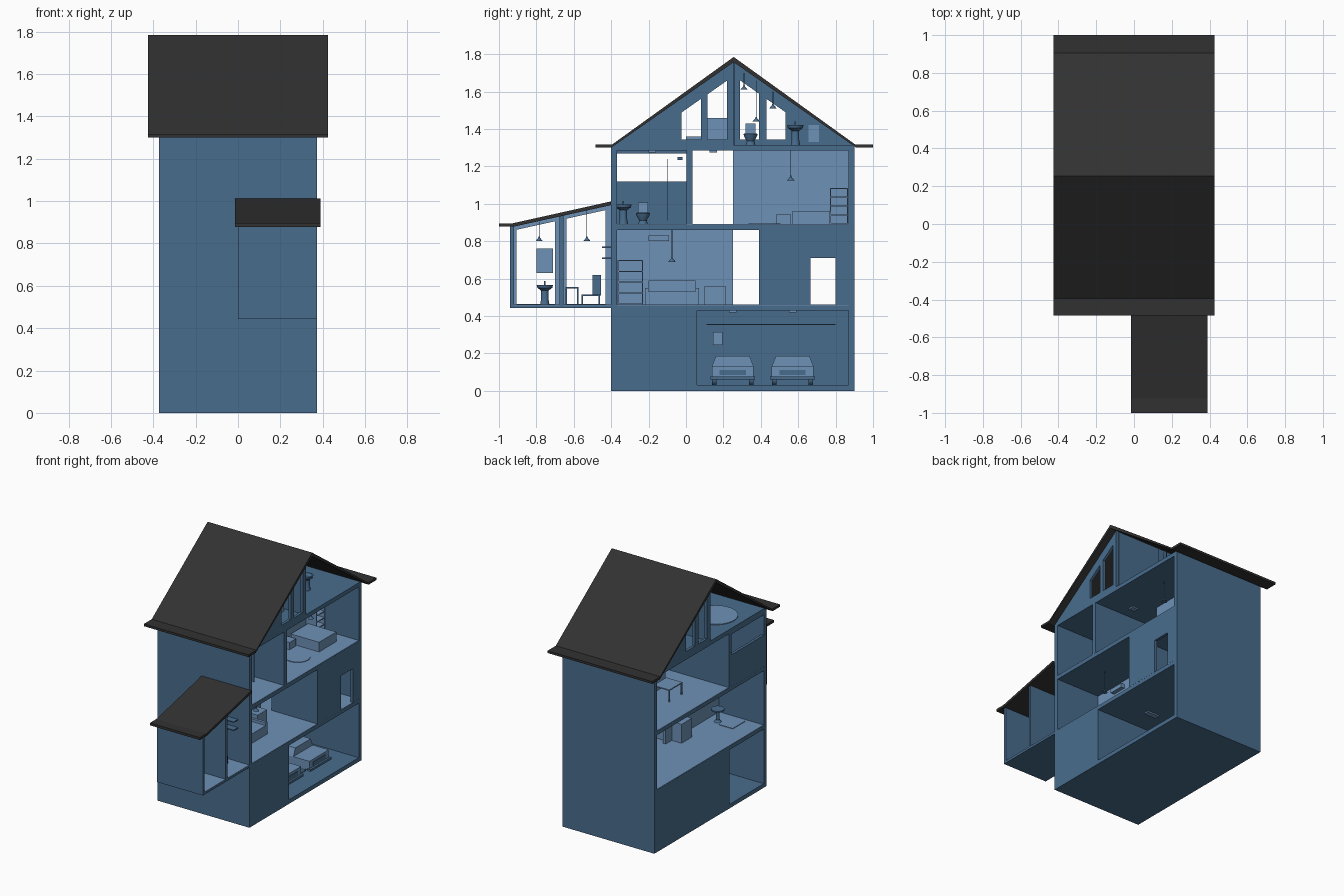
import bpy, bmesh, math

if "Cube" in bpy.data.objects:
    bpy.data.objects.remove(bpy.data.objects["Cube"])

def mat(name, c):
    m = bpy.data.materials.new(name)
    m.diffuse_color = (*c, 1)
    m.use_nodes = True
    m.node_tree.nodes["Principled BSDF"].inputs["Base Color"].default_value = m.diffuse_color
    return m

BLUE = mat("house blue", (0.066, 0.152, 0.27))
LIGHT = mat("light blue", (0.158, 0.285, 0.475))
ROOF = mat("charcoal roof", (0.031, 0.031, 0.031))
X = 0.373            # half width of the house

def finish(name, bm, m, smooth=False):
    bmesh.ops.recalc_face_normals(bm, faces=bm.faces[:])
    me = bpy.data.meshes.new(name)
    bm.to_mesh(me)
    bm.free()
    me.materials.append(m)
    o = bpy.data.objects.new(name, me)
    bpy.context.collection.objects.link(o)
    if smooth:
        bpy.context.view_layer.objects.active = o
        o.select_set(True)
        bpy.ops.object.shade_smooth_by_angle()
        o.select_set(False)
    return o

def prism(name, pts, x0, x1, m=BLUE):
    """Extrude a (y, z) outline along x."""
    bm = bmesh.new()
    f = bm.faces.new([bm.verts.new((x0, y, z)) for y, z in pts])
    r = bmesh.ops.extrude_face_region(bm, geom=[f])
    for v in r["geom"]:
        if isinstance(v, bmesh.types.BMVert):
            v.co.x = x1
    return finish(name, bm, m)

def box(name, x, y, z, m=BLUE):
    return prism(name, [(y[0], z[0]), (y[1], z[0]), (y[1], z[1]), (y[0], z[1])], x[0], x[1], m)

def lathe(name, x, y, z, prof, m=BLUE, n=20, sy=1):
    """Revolve (radius, height) pairs around a vertical axis."""
    bm = bmesh.new()
    rings = [[bm.verts.new((x + r * math.cos(2 * math.pi * i / n),
                            y + sy * r * math.sin(2 * math.pi * i / n), z + h))
              for i in range(n)] for r, h in prof]
    for a, b in zip(rings, rings[1:]):
        for i in range(n):
            bm.faces.new((a[i], a[(i + 1) % n], b[(i + 1) % n], b[i]))
    bm.faces.new(rings[0][::-1])
    bm.faces.new(rings[-1])
    return finish(name, bm, m, True)

# --- shell: floor slabs, front and back walls
for i, z in enumerate([(0, .03), (.43, .457), (.86, .887), (1.285, 1.315)]):
    box(f"floor_slab_{i}", (-X, X), (-.40, .90), z)
for i, z in enumerate([(.03, .43), (.457, .86), (.887, 1.285)]):
    box(f"front_wall_{i}", (-X, X), (-.40, -.37), z)
    box(f"back_wall_{i}", (-X, X), (.87, .90), z)
for i, z in enumerate([.457, .887]):
    box(f"floor_finish_{i}", (-X + .001, X - .001), (-.37, .87), (z, z + .004), LIGHT)

# --- ground storey: garage open to the right, room open to the left
box("ground_right_wall", (X - .02, X), (-.37, .06), (.03, .43))
box("ground_left_wall", (-X, -X + .02), (.03, .87), (.03, .43))
box("ground_partition", (-X, X - .02), (.03, .06), (.03, .43))

# --- first storey: middle wall, passage, kitchen wall with window on the right
box("first_middle_wall", (-.01, .01), (-.37, .25), (.461, .86), LIGHT)
box("first_partition", (0, X - .02), (.39, .41), (.461, .86))
for i, (y, z) in enumerate([((.39, .665), (.46, .86)), ((.80, .87), (.46, .86)), ((.665, .80), (.71, .86))]):
    box(f"kitchen_wall_{i}", (X - .02, X), y, z)

# --- second storey: bathroom with window on the left, bedroom with middle wall
box("second_middle_wall", (-.01, .01), (.25, .87), (.891, 1.285), LIGHT)
box("second_partition", (-X, X), (.003, .036), (.89, 1.285))
box("bathroom_wall_low", (-X, -X + .02), (-.37, .003), (.89, 1.12))
box("bathroom_wall_top", (-X, -X + .02), (-.37, .003), (1.27, 1.285))

# --- attic gable halves with sloped windows
def roof_z(y):
    return 1.30 + .70 * (.655 - abs(y - .255))

def column(name, y0, y1, base, top, x0, x1, m=BLUE, window=None):
    if not window:
        prism(name, [(y0, base), (y1, base), (y1, top(y1)), (y0, top(y0))], x0, x1, m)
        return
    sill, gap = window
    box(name + "_sill", (x0, x1), (y0, y1), (base, sill), m)
    prism(name + "_head", [(y0, top(y0) - gap), (y1, top(y1) - gap), (y1, top(y1)), (y0, top(y0))], x0, x1, m)

for side, ys, x0 in (("right", [-.38, -.025, .08, .115, .22, .255], X - .02),
                     ("left", [.255, .288, .39, .43, .532, .89], -X)):
    for i in range(5):
        column(f"attic_{side}_wall_{i}", ys[i], ys[i + 1], 1.315, roof_z, x0, x0 + .02,
               window=(1.345, .075) if i in (1, 3) else None)
box("attic_partition", (-X, X - .02), (.25, .26), (1.315, 1.752))

# --- main roof with flat eaves
prism("main_roof", [(-.485, 1.30), (-.40, 1.30), (.255, 1.757), (.91, 1.30), (1.0, 1.30),
                    (1.0, 1.317), (.905, 1.317), (.255, 1.785), (-.395, 1.317), (-.485, 1.317)],
      -.425, .425, ROOF)

# --- annex on the front
def annex_z(y):
    return .88 + .115 * (y + .92) / .52 if y > -.92 else .88

box("annex_floor", (0, X), (-.94, -.40), (.443, .457))
box("annex_floor_finish", (.012, X - .001), (-.92, -.40), (.457, .461), LIGHT)
column("annex_front_wall", -.94, -.92, .457, annex_z, 0, X)
column("annex_partition", -.675, -.655, .457, annex_z, .012, X)
ys = [-.92, -.905, -.70, -.64, -.43, -.40]
for i in range(5):
    column(f"annex_side_wall_{i}", ys[i], ys[i + 1], .457, annex_z, 0, .012, LIGHT,
           window=(.463, .022) if i in (1, 3) else None)
prism("annex_roof", [(-1.0, .878), (-.92, .878), (-.40, .993), (-.40, 1.013), (-.925, .896), (-1.0, .896)],
      -.015, .39, ROOF)

# --- furniture helpers
def pendant(x, y, top, z):
    lathe("pendant_cord", x, y, z + .015, [(.002, 0), (.002, top - z - .015)], n=6)
    lathe("pendant_shade", x, y, z, [(.02, 0), (.006, .016), (.003, .025)], n=16)

def basin(x, y, z):
    lathe("basin", x, y, z, [(.025, 0), (.02, .03), (.02, .075), (.04, .09), (.044, .105), (.036, .105), (.02, .09)])
    box("basin_tap", (x - .04, x - .034), (y - .004, y + .004), (z + .09, z + .125))

def toilet(x, y, z):
    lathe("toilet_bowl", x, y, z, [(.026, 0), (.02, .02), (.034, .045), (.038, .058), (.03, .062)])
    box("toilet_tank", (x - .065, x - .035), (y - .027, y + .027), (z + .03, z + .115), LIGHT)

def shelf(x, y, z0, z1, n, m=LIGHT):
    box("shelf_back", (x[0], x[0] + .006), y, (z0, z1), m)
    for yy in y[0], y[1] - .006:
        box("shelf_side", x, (yy, yy + .006), (z0, z1), m)
    for i in range(n + 1):
        z = z0 + (z1 - z0 - .006) * i / n
        box("shelf_board", x, y, (z, z + .006), m)

def table(x, y, z0, z1, m=LIGHT):
    box("table_top", x, y, (z1 - .008, z1), m)
    for a in x[0], x[1] - .008:
        for b in y[0], y[1] - .008:
            box("table_leg", (a, a + .008), (b, b + .008), (z0, z1 - .008), m)

def car(y):
    box("car_body", (-.12, .26), (y - .112, y + .112), (.065, .13), LIGHT)
    prism_pts = [(y - .112, .13), (y + .112, .13), (y + .09, .185), (y - .09, .185)]
    prism("car_cabin", prism_pts, -.10, .13, LIGHT)
    box("car_grille", (.26, .265), (y - .07, y + .07), (.085, .112))
    box("car_bumper", (.25, .275), (y - .12, y + .12), (.06, .076))
    for sx in -.05, .19:
        for s in -1, 1:
            o = lathe("car_wheel", 0, 0, -.012, [(.033, 0), (.033, .024)], n=16)
            o.rotation_euler.x = math.pi / 2
            o.location = (sx, y + s * .098, .063)

# --- garage
car(.25)
car(.57)
box("garage_wall_cabinet", (-X + .02, -X + .06), (.145, .195), (.245, .315), LIGHT)
box("garage_rail", (-.2, -.19), (.11, .80), (.352, .357))
for y in .25, .57:
    box("garage_lamp", (0, .1), (y - .02, y + .02), (.42, .43), LIGHT)

# --- living room
shelf((.012, .09), (-.365, -.23), .461, .70, 4)
box("sofa_seat", (.05, .19), (-.20, .05), (.461, .53), LIGHT)
box("sofa_back", (.015, .05), (-.20, .05), (.461, .59), LIGHT)
for y in -.22, .05:
    box("sofa_arm", (.015, .19), (y, y + .02), (.461, .55), LIGHT)
box("side_cabinet", (.012, .09), (.10, .21), (.461, .56), LIGHT)
box("living_picture", (.01, .017), (-.175, .03), (.64, .77), LIGHT)
box("air_conditioner", (.01, .04), (-.2, -.09), (.80, .83), LIGHT)
pendant(.2, -.075, .86, .69)

# --- kitchen side, open to the left
lathe("round_table", -.09, -.24, .461, [(.025, 0), (.012, .015), (.012, .075), (.045, .085), (.045, .095)])
box("kitchen_mat", (-.24, -.13), (-.34, -.20), (.461, .465), LIGHT)
shelf((-.09, -.012), (.06, .18), .461, .60, 3)

# --- bathroom
basin(.2, -.335, .891)
toilet(.15, -.23, .891)
box("shower_screen", (0, .2), (-.10, -.095), (.91, 1.24))
box("shower_head", (.05, .08), (-.045, -.02), (1.235, 1.25))
for y in -.18, .145:
    box("ceiling_lamp", (.1, .15), (y - .02, y + .02), (1.275, 1.285), LIGHT)

# --- bedroom and study
box("bed", (.03, .26), (.57, .77), (.891, .962), LIGHT)
box("nightstand", (.012, .08), (.485, .56), (.891, .945), LIGHT)
shelf((.012, .10), (.77, .867), .891, 1.085, 4)
box("bedroom_picture", (.01, .017), (.31, .51), (1.05, 1.19), LIGHT)
pendant(.2, .56, 1.285, 1.125)
lathe("bedroom_rug", .19, .42, .891, [(.085, 0), (.085, .004)], LIGHT, 32)
table((-.18, -.05), (.30, .45), .891, .98)
box("study_cabinet", (-.10, -.02), (.52, .64), (.891, 1.0), LIGHT)

# --- attic
basin(.15, .585, 1.315)
toilet(.1, .345, 1.315)
box("attic_panel", (-X + .02, -X + .027), (.655, .71), (1.33, 1.42), LIGHT)
pendant(.1, .375, 1.66, 1.44)
pendant(.1, .465, 1.60, 1.51)
pendant(.0, .31, 1.70, 1.61)
lathe("attic_rug", -.17, -.10, 1.315, [(.15, 0), (.15, .005)], LIGHT, 40)
box("attic_bed", (-.1, .2), (.11, .22), (1.315, 1.36), LIGHT)
box("attic_headboard", (.2, .22), (.11, .22), (1.315, 1.46), LIGHT)
box("attic_bench", (.1, .2), (.0, .08), (1.315, 1.36), LIGHT)

# --- annex furniture
basin(.2, -.755, .461)
box("annex_mirror", (.0125, .018), (-.80, -.71), (.63, .76), LIGHT)
pendant(.2, -.785, .905, .80)
pendant(.2, -.53, .965, .80)
table((.10, .25), (-.645, -.575), .461, .555, BLUE)
table((.16, .24), (-.56, -.46), .461, .515, BLUE)
box("chair_back", (.15, .16), (-.50, -.455), (.51, .62))
for z in .705, .765:
    box("annex_shelf", (.08, .28), (-.45, -.40), (z, z + .007))
